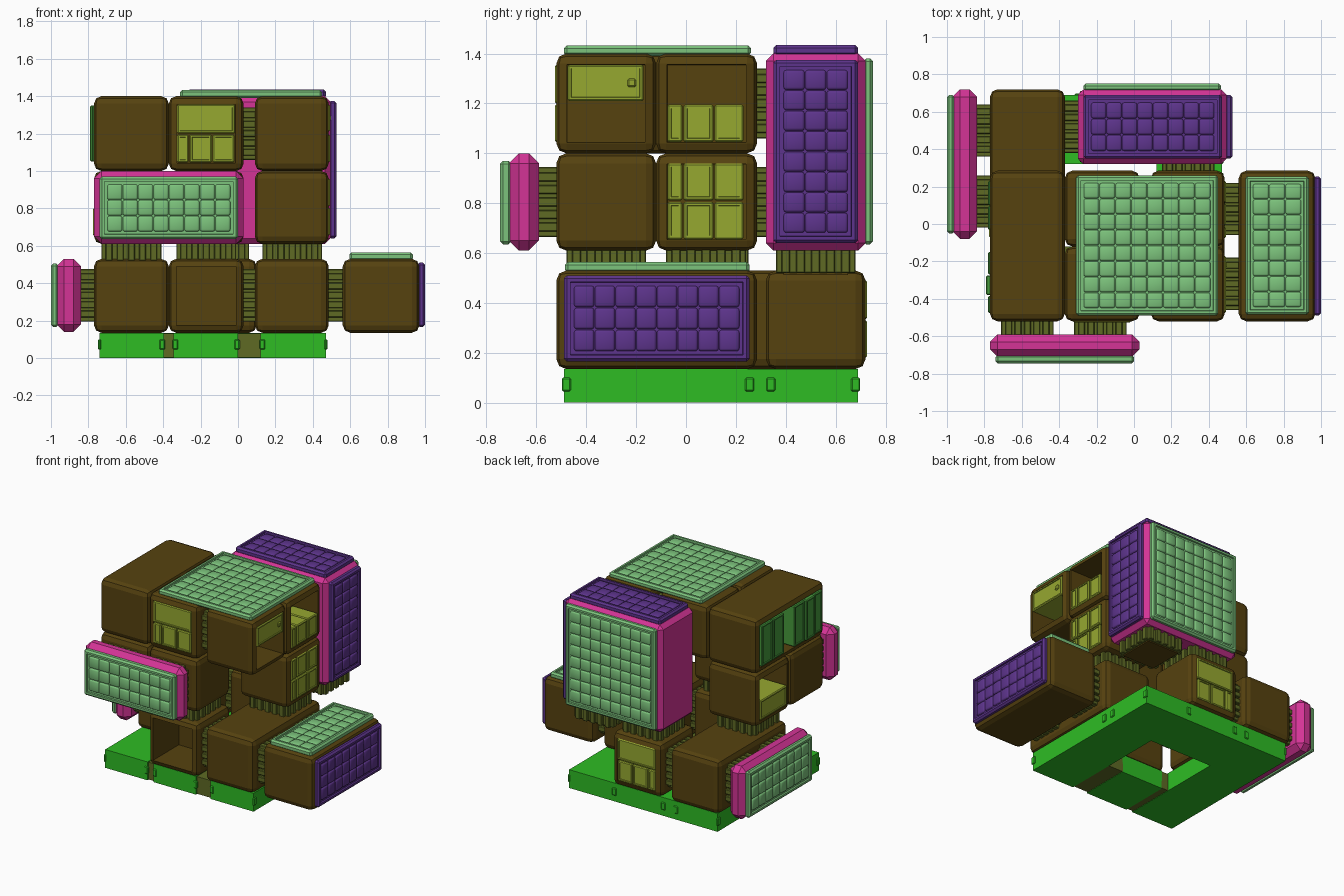
import bpy, bmesh
from mathutils import Vector

cube = bpy.data.objects.get("Cube")
if cube:
    bpy.data.objects.remove(cube, do_unlink=True)


def material(name, rgb):
    m = bpy.data.materials.new(name)
    m.use_nodes = True
    lin = [((c / 255 + 0.055) / 1.055) ** 2.4 for c in rgb] + [1]
    m.diffuse_color = lin
    m.node_tree.nodes["Principled BSDF"].inputs["Base Color"].default_value = lin
    return m


BROWN = material("dark brown", (86, 66, 15))
PINK = material("pink", (212, 52, 150))
PURPLE = material("purple", (93, 52, 140))
PALE = material("pale green", (124, 195, 124))
GREEN = material("bright green", (46, 188, 36))
YELLOW = material("yellow green", (150, 168, 48))
OLIVE = material("olive", (94, 106, 36))
LEAF = material("leaf green", (70, 155, 60))


def add_box(bm, lo, hi, bevel=0, seg=1):
    """Add one bevelled box between two corners."""
    part = bmesh.new()
    bmesh.ops.create_cube(part, size=1)
    for v in part.verts:
        v.co = Vector([(a + b) / 2 + c * (b - a) for a, b, c in zip(lo, hi, v.co)])
    if bevel:
        bmesh.ops.bevel(part, geom=part.edges[:], offset=bevel, segments=seg,
                        profile=0.5, affect='EDGES')
    tmp = bpy.data.meshes.new("tmp")
    part.to_mesh(tmp)
    part.free()
    bm.from_mesh(tmp)
    bpy.data.meshes.remove(tmp)


def finish(name, bm, mat, smooth=False):
    me = bpy.data.meshes.new(name)
    bm.to_mesh(me)
    bm.free()
    me.materials.append(mat)
    for p in me.polygons:
        p.use_smooth = smooth
    ob = bpy.data.objects.new(name, me)
    bpy.context.collection.objects.link(ob)
    return ob


def box(name, lo, hi, mat, bevel=0, seg=1, recess=None):
    """Box with an optional recess: (axis, sign, margin, depth)."""
    bm = bmesh.new()
    add_box(bm, lo, hi, bevel, seg)
    if recess:
        axis, sign, margin, depth = recess
        bm.normal_update()
        face = max(bm.faces, key=lambda f: (f.normal[axis] * sign > 0.99) * f.calc_area())
        bmesh.ops.inset_individual(bm, faces=[face], thickness=margin, depth=0)
        bmesh.ops.inset_individual(bm, faces=[face], thickness=0.002, depth=-depth)
    return finish(name, bm, mat)


def module(name, lo, hi, recess=None):
    return box(name, lo, hi, BROWN, 0.04, 2, recess)


def quilt(name, lo, hi, axis, sign, mat):
    """Slab with a sunken field of small pillows on one side."""
    box(name + "_slab", lo, hi, mat, 0.012, 1, (axis, sign, 0.02, 0.012))
    bm = bmesh.new()
    u, v = [i for i in range(3) if i != axis]
    top = hi[axis] if sign > 0 else lo[axis]
    size = [hi[i] - lo[i] - 0.08 for i in range(3)]
    nu, nv = [max(1, round(size[i] / 0.085)) for i in (u, v)]
    du, dv = size[u] / nu, size[v] / nv
    for i in range(nu):
        for j in range(nv):
            a, b = [0] * 3, [0] * 3
            a[u] = lo[u] + 0.04 + i * du + 0.001
            b[u] = a[u] + du - 0.002
            a[v] = lo[v] + 0.04 + j * dv + 0.001
            b[v] = a[v] + dv - 0.002
            a[axis], b[axis] = sorted((top - sign * 0.03, top - sign * 0.002))
            add_box(bm, a, b, 0.011, 2)
    finish(name + "_pillows", bm, mat, True)


def cabinets(name, axis, sign, plane, rects, mat, depth=0.2):
    """Cabinet blocks whose inset doors sit at the given plane."""
    u, v = [i for i in range(3) if i != axis]
    for k, (u0, u1, v0, v1) in enumerate(rects):
        a, b = [0] * 3, [0] * 3
        a[u], b[u], a[v], b[v] = u0, u1, v0, v1
        a[axis], b[axis] = sorted((plane - sign * depth, plane + sign * 0.006))
        box(f"{name}_{k + 1}", a, b, mat, 0.006, 1, (axis, sign, 0.012, 0.006))


def connector(axis, start, end, centre, width=0.2):
    """Short docking neck with ribs around it."""
    u, v = [i for i in range(3) if i != axis]

    def add(bm, cu, cv, hu, hv, s, e):
        a, b = [0] * 3, [0] * 3
        a[axis], b[axis] = s, e
        a[u], b[u] = cu - hu, cu + hu
        a[v], b[v] = cv - hv, cv + hv
        add_box(bm, a, b, 0.004)

    bm = bmesh.new()
    cu, cv = centre
    s, e = start - 0.01, end + 0.01
    h = width / 2
    add(bm, cu, cv, h + 0.02, h + 0.02, s, e)
    for k in range(-2, 3):
        for side in (-1, 1):
            t = k * width / 4
            add(bm, cu + t, cv + side * (h + 0.02), 0.018, 0.02, s, e)
            add(bm, cu + side * (h + 0.02), cv + t, 0.02, 0.018, s, e)
    finish("docking_neck", bm, OLIVE)


# Cell bounds used by the stacked modules
C1, C2, C3, C4 = (-0.77, -0.37), (-0.37, 0.03), (0.09, 0.485), (0.56, 0.97)
FRONT, MID, BACK, LONG = (-0.52, -0.12), (-0.12, 0.285), (0.32, 0.72), (-0.52, 0.285)
R1, R2, R3 = (0.135, 0.53), (0.61, 1.0), (1.0, 1.4)
OPEN = 0.25


def cell(name, cx, cy, cz, recess=None):
    module(name, (cx[0], cy[0], cz[0]), (cx[1], cy[1], cz[1]), recess)


def kitchen(name, axis, sign, plane, u, z, full):
    """Row of three low doors, with a wide door above when full."""
    a, b = u + 0.045, u + 0.355
    cuts = [a, a + 0.065, b - 0.12, b]
    rects = [(cuts[k], cuts[k + 1] - 0.005, z + 0.045, z + 0.195) for k in range(3)]
    if full:
        rects.append((a, b, z + 0.2, z + 0.355))
    cabinets(name, axis, sign, plane, rects, YELLOW)


# Ground floor modules
cell("ground_open_module", C2, FRONT, R1, (1, -1, 0.0, 0.3))
cell("ground_long_module", C3, LONG, R1)
cell("ground_outer_module", C4, LONG, R1)
cell("ground_rear_module", C1, (-0.09, 0.72), R1)
cell("ground_kitchen_module", (-0.30, 0.10), BACK, R1, (1, 1, 0.005, OPEN))
kitchen("ground_kitchen", 1, 1, 0.72, -0.30, R1[0], True)

# Middle floor modules
cell("middle_front_module_1", C1, FRONT, R2)
cell("middle_front_module_2", C2, FRONT, R2)
cell("middle_cabinet_module", C1, MID, R2, (0, -1, 0.005, OPEN))
cabinets("middle_cabinet", 0, -1, -0.77, [(-0.07, 0.235, 0.655, 0.8)], YELLOW)
cell("middle_kitchen_module", C3, MID, R2, (0, 1, 0.005, OPEN))
for dz in (0, 0.155):
    kitchen("middle_kitchen", 0, 1, 0.485, -0.12, R2[0] + dz, False)

# Top floor modules
cell("top_long_module", C1, LONG, R3, (0, -1, 0.005, OPEN))
cabinets("top_wardrobe", 0, -1, -0.775,
         [(0.1, 0.23, 1.05, 1.35), (-0.03, 0.095, 1.05, 1.35),
          (-0.27, -0.15, 1.05, 1.35), (-0.475, -0.385, 1.05, 1.35)], LEAF)
cabinets("top_wardrobe_door", 0, -1, -0.785, [(-0.38, -0.275, 1.05, 1.35)], LEAF)
cell("top_front_kitchen_module", C2, FRONT, R3, (1, -1, 0.005, OPEN))
kitchen("top_front_kitchen", 1, -1, -0.52, -0.37, R3[0], True)
cell("top_inner_module", C2, MID, R3)
cell("top_cupboard_module", C3, FRONT, R3, (0, 1, 0.005, OPEN))
cabinets("top_cupboard", 0, 1, 0.485, [(-0.475, -0.17, 1.21, 1.355)], YELLOW)
box("cupboard_knob", (0.48, -0.235, 1.265), (0.496, -0.2, 1.3), YELLOW, 0.007)
cell("top_side_kitchen_module", C3, MID, R3, (0, 1, 0.005, OPEN))
kitchen("top_side_kitchen", 0, 1, 0.485, -0.12, R3[0], False)

# Pink hub and pink end caps
box("pink_hub", (-0.30, 0.32, 0.61), (0.495, 0.72, 1.4), PINK, 0.03)
box("pink_front_cap", (-0.77, -0.71, 0.61), (0.03, -0.59, 1.0), PINK, 0.04)
box("pink_side_cap", (-0.97, -0.08, 0.14), (-0.84, 0.72, 0.53), PINK, 0.04)

# Quilted panels
quilt("hub_top_panel", (-0.27, 0.35, 1.39), (0.47, 0.69, 1.435), 2, 1, PURPLE)
quilt("hub_side_panel", (0.485, 0.35, 0.64), (0.527, 0.69, 1.375), 0, 1, PURPLE)
quilt("hub_rear_panel", (-0.27, 0.71, 0.635), (0.465, 0.75, 1.38), 1, 1, PALE)
quilt("roof_panel", (-0.31, -0.49, 1.39), (0.45, 0.26, 1.433), 2, 1, PALE)
quilt("front_cap_panel", (-0.74, -0.745, 0.635), (0.0, -0.70, 0.97), 1, -1, PALE)
quilt("side_cap_panel", (-1.0, -0.05, 0.165), (-0.96, 0.69, 0.505), 0, -1, PALE)
quilt("outer_top_panel", (0.595, -0.485, 0.52), (0.935, 0.255, 0.565), 2, 1, PALE)
quilt("outer_side_panel", (0.96, -0.49, 0.165), (1.0, 0.255, 0.51), 0, 1, PURPLE)

# Docking necks along x: (start, end, y, z)
for s, e, y, z in [(-0.84, -0.77, 0.12, 0.335), (-0.84, -0.77, 0.5, 0.335),
                   (-0.37, -0.30, 0.52, 0.335), (0.03, 0.09, -0.32, 0.335),
                   (0.485, 0.56, -0.32, 0.335), (0.485, 0.56, 0.08, 0.335),
                   (0.03, 0.09, -0.32, 1.2), (0.03, 0.09, 0.08, 1.2)]:
    connector(0, s, e, (y, z))
# Docking necks along y: (start, end, x, z)
for s, e, x, z in [(-0.59, -0.52, -0.57, 0.805), (-0.59, -0.52, -0.18, 0.805),
                   (0.285, 0.32, 0.29, 0.805), (0.285, 0.32, 0.29, 1.2)]:
    connector(1, s, e, (x, z))
# Docking necks along z: (x, y)
for x, y in [(-0.57, 0.09), (-0.17, -0.32), (0.29, 0.08), (-0.10, 0.52), (0.29, 0.52)]:
    connector(2, 0.53, 0.61, (x, y), 0.24)
box("hub_hatch", (0.16, 0.39, 0.512), (0.42, 0.65, 0.522), BROWN)

# Base plates around an open centre, with seams and clasps
TOP = 0.135
for name, lo, hi in [("base_right_plate", (-0.74, -0.49), (-0.395, 0.69)),
                     ("base_left_plate", (0.12, -0.49), (0.47, 0.69)),
                     ("base_front_plate", (-0.345, -0.49), (0.0, -0.12)),
                     ("base_rear_plate", (-0.40, 0.32), (0.125, 0.69))]:
    box(name, lo + (0,), hi + (TOP,), GREEN)
for x0, x1 in [(-0.40, -0.34), (-0.005, 0.125)]:
    box("base_seam", (x0, -0.48, 0.003), (x1, -0.12, TOP - 0.005), OLIVE)
for x in (-0.405, -0.335, -0.005, 0.13):
    box("base_clasp", (x - 0.015, -0.496, 0.045), (x + 0.015, -0.47, 0.1), GREEN, 0.006)
for y in (-0.48, 0.255, 0.34, 0.68):
    for x in (-0.74, 0.47):
        box("base_clasp", (x - 0.008, y - 0.018, 0.045), (x + 0.008, y + 0.018, 0.1), GREEN, 0.005)
for x in (-0.40, -0.30, 0.1):
    box("base_clasp", (x - 0.018, 0.68, 0.045), (x + 0.018, 0.697, 0.1), GREEN, 0.005)
